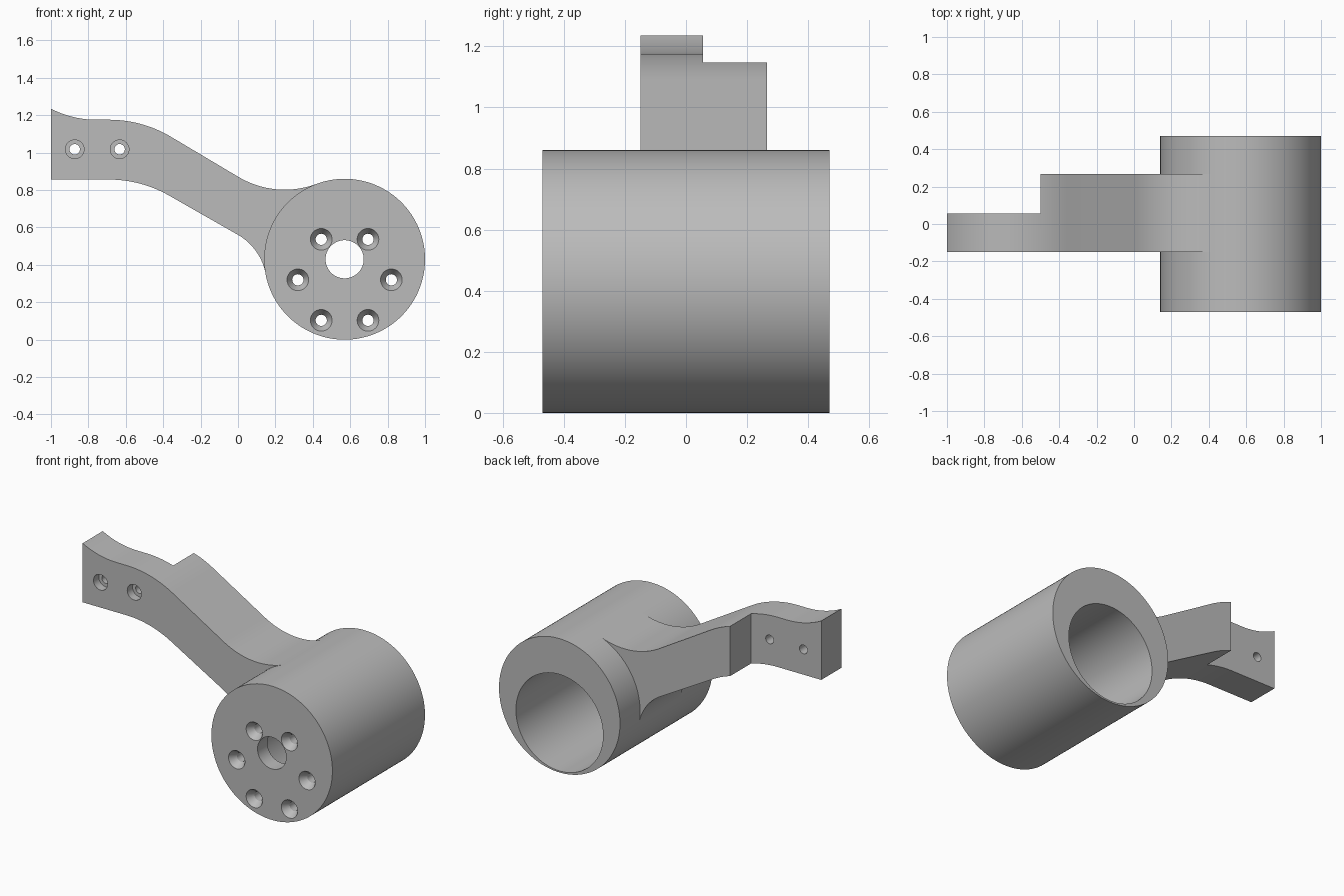
import bpy, bmesh
from math import sin, cos, pi, radians, sqrt, atan2, degrees

cube = bpy.data.objects.get("Cube")
if cube:
    bpy.data.objects.remove(cube, do_unlink=True)

grey = bpy.data.materials.new("plain_grey")
grey.use_nodes = True
COLOUR = (0.5, 0.5, 0.5, 1)
grey.diffuse_color = COLOUR
grey.node_tree.nodes["Principled BSDF"].inputs["Base Color"].default_value = COLOUR


def loft(name, rings):
    """Closed solid through matching rings of 3D points, capped at both ends."""
    bm = bmesh.new()
    loops = [[bm.verts.new(p) for p in ring] for ring in rings]
    n = len(loops[0])
    for a, b in zip(loops, loops[1:]):
        for i in range(n):
            j = (i + 1) % n
            bm.faces.new((a[i], a[j], b[j], b[i]))
    bm.faces.new(loops[0])
    bm.faces.new(loops[-1])
    bmesh.ops.recalc_face_normals(bm, faces=bm.faces)
    mesh = bpy.data.meshes.new(name)
    bm.to_mesh(mesh)
    bm.free()
    mesh.materials.append(grey)
    ob = bpy.data.objects.new(name, mesh)
    bpy.context.collection.objects.link(ob)
    return ob


def turned(name, x, z, sections, sides=48):
    """Round solid along y from (y, radius) sections."""
    return loft(name, [[(x + r * cos(2 * pi * i / sides), y, z + r * sin(2 * pi * i / sides))
                        for i in range(sides)] for y, r in sections])


def prism(name, outline, y0, y1):
    return loft(name, [[(x, y, z) for x, z in outline] for y in (y0, y1)])


def cut(target, cutter):
    cutter.hide_render = True
    mod = target.modifiers.new("cut", "BOOLEAN")
    mod.operation = "DIFFERENCE"
    mod.solver = "EXACT"
    mod.object = cutter
    select(target)
    bpy.ops.object.modifier_apply(modifier=mod.name)
    bpy.data.objects.remove(cutter, do_unlink=True)


def select(ob):
    bpy.ops.object.select_all(action="DESELECT")
    ob.select_set(True)
    bpy.context.view_layer.objects.active = ob


def arc(cx, cz, r, a0, a1, steps=20):
    return [(cx + r * cos(radians(a0 + (a1 - a0) * i / steps)),
             cz + r * sin(radians(a0 + (a1 - a0) * i / steps))) for i in range(steps + 1)]


# Barrel with an offset bore open at the back
CX, CZ, R = 0.57, 0.43, 0.43
HALF, PLATE = 0.47, 0.1
FRONT = -HALF
BORE_Z = 0.32
barrel = turned("motor_barrel", CX, CZ, [(FRONT, R), (HALF, R)], 128)
cut(barrel, turned("bore_cutter", CX, BORE_Z, [(FRONT + PLATE, 0.31), (HALF + 0.1, 0.31)], 128))

# Shaft hole and six countersunk screw holes in the front plate
cut(barrel, turned("shaft_cutter", CX, CZ, [(FRONT - 0.1, 0.102), (FRONT + 0.2, 0.102)], 64))
for k in range(6):
    a = k * pi / 3
    cut(barrel, turned("screw_cutter", CX + 0.25 * cos(a), BORE_Z + 0.25 * sin(a),
                       [(FRONT - 0.02, 0.058), (FRONT, 0.058), (FRONT + 0.045, 0.03),
                        (FRONT + 0.2, 0.03)], 32))

# Arm: S-shaped outline whose fillets run tangent into the barrel
FLAT, LOW, HIGH, BEND = -0.69, 0.856, 1.176, 0.648


def tangent_angle(cx, cz):
    return degrees(atan2(CZ - cz, CX - cx))


TOP_C, LOW_C = (0.25, 1.286), (-0.152, 0.296)
top = arc(-0.757, HIGH + 0.53, 0.53, 242.7, 270)
top[0] = (-1.0, top[0][1])
top += arc(FLAT, HIGH - BEND, BEND, 90, 60)
top += arc(*TOP_C, 0.484, 240, 360 + tangent_angle(*TOP_C))
low = [(-1.0, LOW)] + arc(FLAT, LOW - BEND, BEND, 90, 60)
low += arc(*LOW_C, 0.305, 60, tangent_angle(*LOW_C))
arm = prism("support_arm", top + low[::-1], -0.149, 0.266)

# Thin mounting tongue at the arm's end, with two counterbored holes
cut(arm, prism("step_cutter", [(-1.2, 0.5), (-0.5, 0.5), (-0.5, 1.5), (-1.2, 1.5)], 0.055, 0.5))
for x in (-0.873, -0.633):
    cut(arm, turned("bolt_cutter", x, 1.018, [(-0.25, 0.05), (-0.095, 0.05),
                                             (-0.095, 0.028), (0.15, 0.028)], 32))

for ob in (barrel, arm):
    select(ob)
    bpy.ops.object.shade_smooth_by_angle(angle=radians(25))
